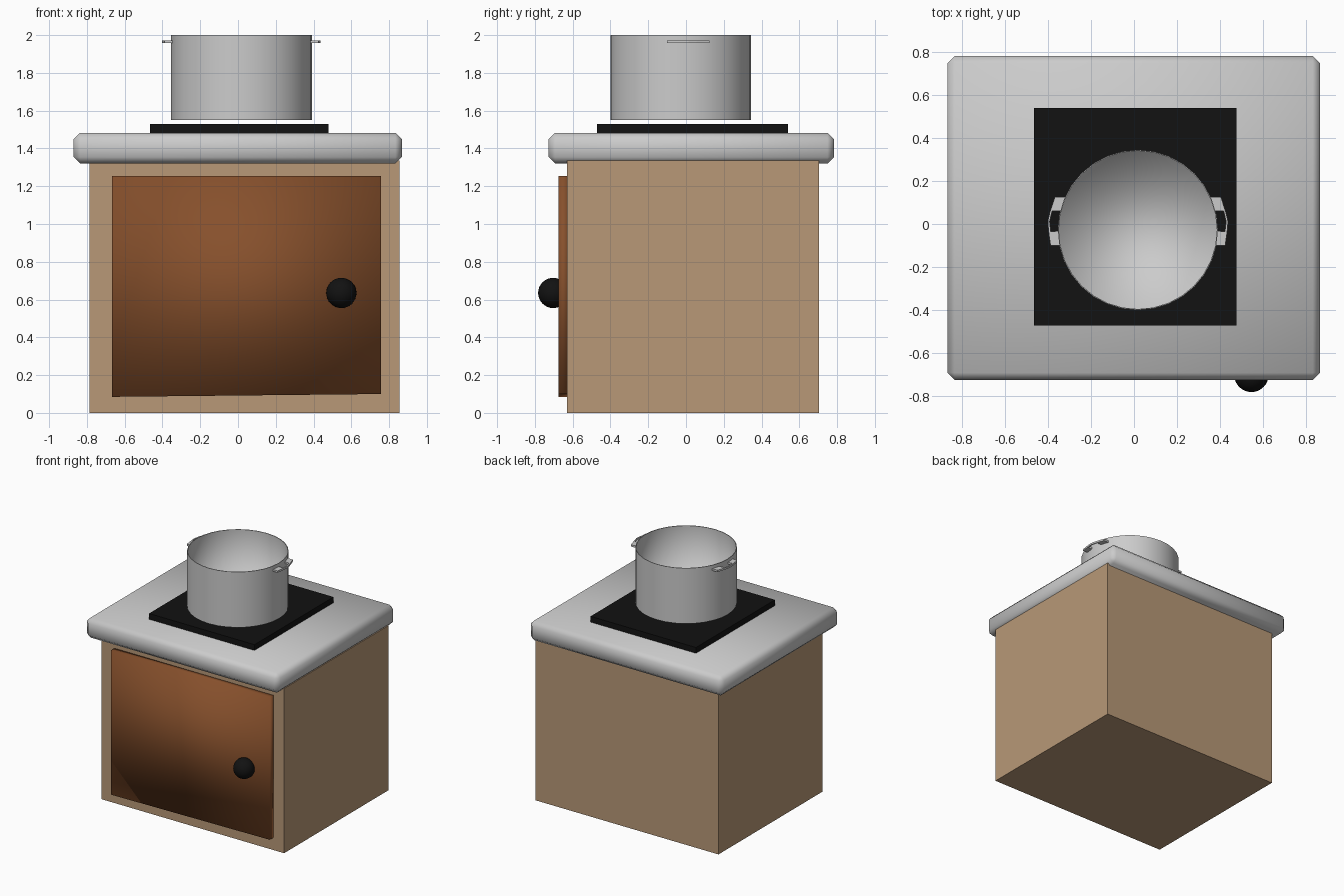
import bpy, bmesh, math
from mathutils import Vector

if "Cube" in bpy.data.objects:
    bpy.data.objects.remove(bpy.data.objects["Cube"])


def material(name, rgb):
    m = bpy.data.materials.new(name)
    m.diffuse_color = (*rgb, 1)
    m.use_nodes = True
    m.node_tree.nodes["Principled BSDF"].inputs["Base Color"].default_value = m.diffuse_color
    return m


wood = material("light_wood", (0.48, 0.315, 0.185))
brown = material("dark_wood", (0.24, 0.08, 0.025))
black = material("black", (0.006, 0.006, 0.006))


def finish(name, bm, mat=None, smooth=False):
    bmesh.ops.recalc_face_normals(bm, faces=bm.faces)
    for f in bm.faces:
        f.smooth = smooth
    me = bpy.data.meshes.new(name)
    bm.to_mesh(me)
    bm.free()
    ob = bpy.data.objects.new(name, me)
    bpy.context.collection.objects.link(ob)
    if mat:
        me.materials.append(mat)
    return ob


def box(name, lo, hi, mat=None, smooth=False, chamfer=0, tweak=None):
    bm = bmesh.new()
    bmesh.ops.create_cube(bm, size=1)
    lo, hi = Vector(lo), Vector(hi)
    for v in bm.verts:
        v.co = Vector([lo[i] + (v.co[i] + 0.5) * (hi[i] - lo[i]) for i in range(3)])
        if tweak:
            tweak(v)
    if chamfer:
        bmesh.ops.bevel(bm, geom=bm.edges[:], offset=chamfer, segments=1,
                        affect='EDGES')
    return finish(name, bm, mat, smooth)


# Cabinet, countertop and hob
box("cabinet", (-0.785, -0.63, 0), (0.855, 0.705, 1.335), wood)
box("countertop", (-0.87, -0.727, 1.32), (0.867, 0.783, 1.483), smooth=True, chamfer=0.034)
box("hob_plate", (-0.467, -0.472, 1.475), (0.478, 0.54, 1.53), black)


# Door, its lower edge slightly out of level
def tilt(v):
    if v.co.z < 0.5 and v.co.x > 0:
        v.co.z += 0.015


box("door", (-0.667, -0.675, 0.085), (0.758, -0.62, 1.255), brown, smooth=True, tweak=tilt)

# Door knob
bm = bmesh.new()
bmesh.ops.create_uvsphere(bm, u_segments=32, v_segments=16, radius=0.08)
bmesh.ops.translate(bm, verts=bm.verts, vec=(0.547, -0.703, 0.635))
finish("door_knob", bm, black, smooth=True)

# Pot: thin-walled open cylinder, soft seam only at the inner floor
CX, CY, N = 0.018, -0.028, 32
bm = bmesh.new()
rings = []
for r, z in [(0.373, 1.55), (0.373, 2.0), (0.368, 2.0), (0.368, 1.556)]:
    rings.append([bm.verts.new((CX + r * math.cos(2 * math.pi * i / N),
                                CY + r * math.sin(2 * math.pi * i / N), z))
                  for i in range(N)])
for a, b in zip(rings, rings[1:]):
    for i in range(N):
        j = (i + 1) % N
        bm.faces.new((a[i], a[j], b[j], b[i]))
bm.faces.new(rings[0])
bm.faces.new(rings[-1])
for ring in rings[:3]:
    for i in range(N):
        bm.edges.get((ring[i], ring[(i + 1) % N])).smooth = False
finish("pot", bm, smooth=True)

# Pot handles: flat brackets, mirrored left and right
outline = [(0.355, 0.125), (0.405, 0.125), (0.428, 0.055), (0.438, 0.012),
           (0.434, -0.035), (0.425, -0.1), (0.38, -0.1), (0.388, -0.033),
           (0.424, -0.035), (0.429, 0.012), (0.418, 0.06), (0.377, 0.06)]
for name, s in (("pot_handle_right", 1), ("pot_handle_left", -1)):
    bm = bmesh.new()
    face = bm.faces.new([bm.verts.new((CX + s * (x - CX), y, 1.957)) for x, y in outline])
    ext = bmesh.ops.extrude_face_region(bm, geom=[face])
    bmesh.ops.translate(bm, vec=(0, 0, 0.015),
                        verts=[g for g in ext["geom"] if isinstance(g, bmesh.types.BMVert)])
    finish(name, bm)
